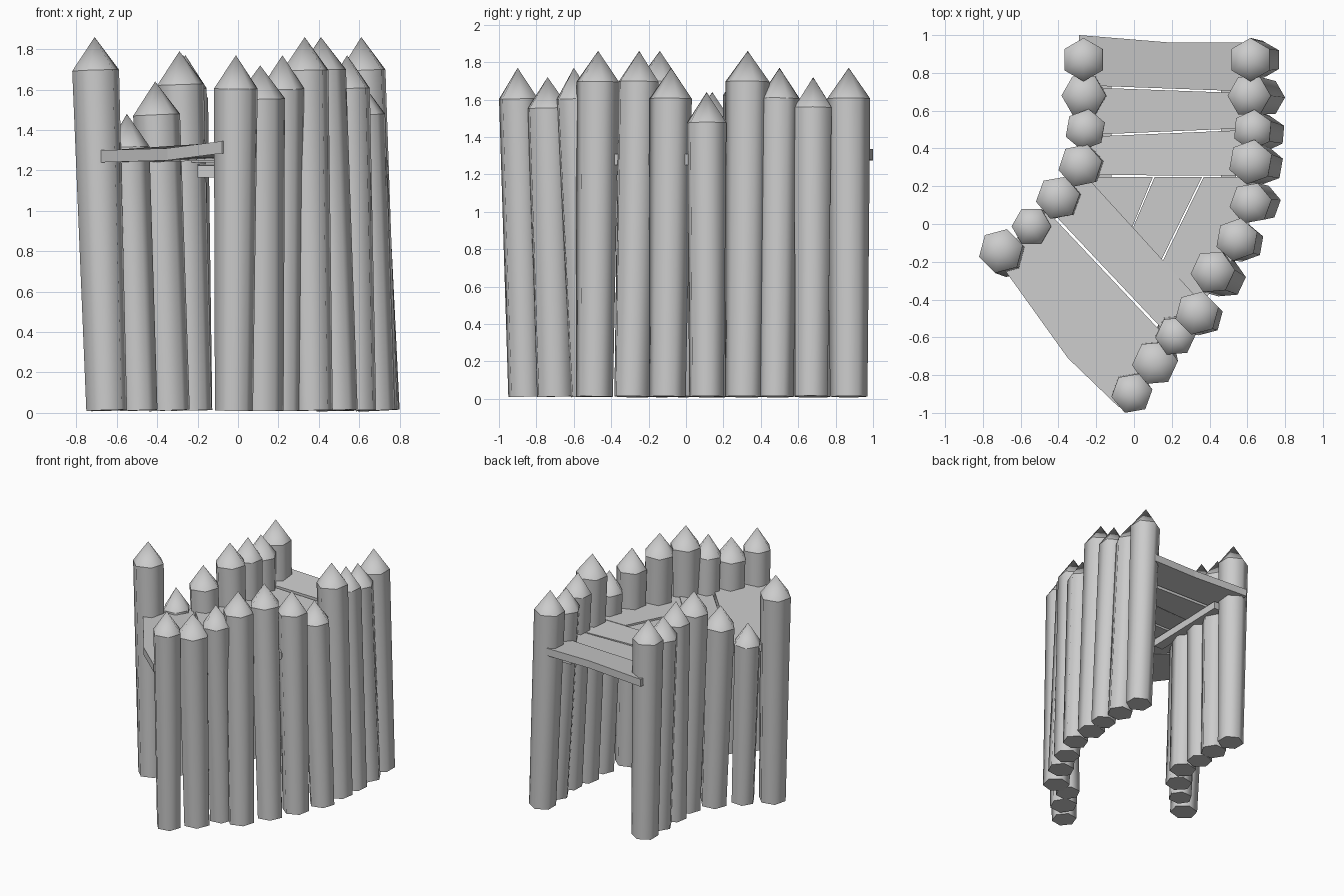
import bpy
import bmesh
from math import cos, sin, radians
from mathutils import Vector

default_cube = bpy.data.objects.get("Cube")
if default_cube:
    bpy.data.objects.remove(default_cube, do_unlink=True)

GREY = (0.6, 0.6, 0.6, 1.0)
grey = bpy.data.materials.new("weathered_grey")
grey.use_nodes = True
grey.diffuse_color = GREY
grey.node_tree.nodes["Principled BSDF"].inputs["Base Color"].default_value = GREY

SIDES = 6
TIP = 0.165
GROUND = 0.012


def finish(name, bm):
    """Turn a bmesh into a named object with the shared material."""
    bmesh.ops.recalc_face_normals(bm, faces=bm.faces)
    mesh = bpy.data.meshes.new(name)
    bm.to_mesh(mesh)
    bm.free()
    mesh.materials.append(grey)
    obj = bpy.data.objects.new(name, mesh)
    bpy.context.collection.objects.link(obj)
    return obj


def post(name, apex, foot, radius, turn):
    """Leaning six-sided stake that widens upward and ends in a point."""
    apex = Vector(apex)
    foot = Vector((*foot, GROUND))
    axis = (apex - foot).normalized()
    shoulder = apex - axis * TIP
    tilt = Vector((0, 0, 1)).rotation_difference(axis)
    bm = bmesh.new()

    def ring(centre, r):
        verts = []
        for i in range(SIDES):
            a = radians(turn + i * 360 / SIDES)
            verts.append(bm.verts.new(centre + tilt @ Vector((r * cos(a), r * sin(a), 0))))
        return verts

    low = ring(foot, radius * 0.87)
    high = ring(shoulder, radius)
    point = bm.verts.new(apex)
    bm.faces.new(low)
    for i in range(SIDES):
        j = (i + 1) % SIDES
        bm.faces.new((low[i], low[j], high[j], high[i])).smooth = True
        bm.faces.new((high[i], high[j], point)).smooth = True
        # crisp rims at the foot and shoulder, soft round sides between
        bm.edges.get((low[i], low[j])).smooth = False
        bm.edges.get((high[i], high[j])).smooth = False
    return finish(name, bm)


def plank(name, corners, thickness=0.06):
    """Flat board: outline of top corners (x, y, z), thickened downward."""
    bm = bmesh.new()
    face = bm.faces.new([bm.verts.new(c) for c in corners])
    moved = bmesh.ops.extrude_face_region(bm, geom=[face], use_keep_orig=True)["geom"]
    for v in moved:
        if isinstance(v, bmesh.types.BMVert):
            v.co.z -= thickness
    return finish(name, bm)


# Posts: apex, foot, shoulder radius, turn; listed from back to front
right_wall = [
    ((-.27, .87, 1.77), (-.24, .87), .115, 30),
    ((-.27, .68, 1.72), (-.23, .68), .118, 0),
    ((-.26, .50, 1.77), (-.24, .50), .11, 20),
    ((-.29, .31, 1.79), (-.23, .31), .118, 12),
    ((-.41, .14, 1.64), (-.34, .13), .118, 10),
    ((-.55, -.01, 1.48), (-.49, -.03), .105, 0),
    ((-.71, -.14, 1.86), (-.65, -.18), .12, 15),
]
left_wall = [
    ((.61, .87, 1.77), (.68, .87), .115, 30),
    ((.60, .68, 1.72), (.70, .67), .115, 0),
    ((.62, .50, 1.77), (.71, .48), .108, 25),
    ((.61, .33, 1.86), (.69, .31), .12, 20),
    ((.61, .11, 1.64), (.68, .11), .113, 10),
    ((.54, -.08, 1.77), (.59, -.10), .115, 20),
    ((.41, -.25, 1.86), (.49, -.29), .118, 5),
    ((.33, -.47, 1.86), (.37, -.49), .118, 15),
    ((.22, -.60, 1.77), (.22, -.53), .108, 5),
    ((.11, -.74, 1.72), (.12, -.70), .122, 5),
    ((-.01, -.90, 1.77), (-.02, -.86), .11, 10),
]
for side, wall in (("right", right_wall), ("left", left_wall)):
    for n, spec in enumerate(wall, 1):
        post(f"{side}_post_{n}", *spec)

# Boards across the straight rear stretch
plank("rear_board", [(-.29, 1, 1.335), (.2, .96, 1.34), (.62, .96, 1.34),
                     (.66, .70, 1.32), (-.3, .735, 1.31)])
plank("middle_board", [(-.3, .725, 1.3), (.66, .69, 1.3), (.66, .51, 1.3), (-.3, .47, 1.29)])
plank("inner_board", [(-.3, .46, 1.3), (.66, .5, 1.3), (.66, .255, 1.31), (-.3, .26, 1.31)])

# Wedge boards filling the bend
plank("wedge_board_small", [(-.26, .25, 1.3), (.1, .25, 1.3), (-.015, -.03, 1.3)])
plank("wedge_board_middle", [(.11, .25, 1.3), (.36, .25, 1.3), (.14, -.2, 1.3), (-.01, -.03, 1.3)])
plank("wedge_board_large", [(.37, .25, 1.31), (.64, .25, 1.31), (.6, -.08, 1.31),
                            (.46, -.27, 1.31), (.36, -.43, 1.31), (.15, -.2, 1.31)])

# Diagonal boards across the front stretch
plank("diagonal_board", [(-.26, .26, 1.31), (.37, -.43, 1.32), (.21, -.62, 1.32), (-.45, .08, 1.3)])
plank("front_board", [(-.46, .07, 1.3), (.2, -.63, 1.34), (.02, -.9, 1.345),
                      (-.08, -.97, 1.345), (-.35, -.71, 1.31), (-.68, -.25, 1.3), (-.65, -.1, 1.3)])

# Joists running under the rear boards beside each wall
for name, x in (("right_joist", -.16), ("left_joist", .5)):
    plank(name, [(x - .04, .82, 1.245), (x + .04, .82, 1.245), (x + .04, .1, 1.225), (x - .04, .1, 1.225)])
